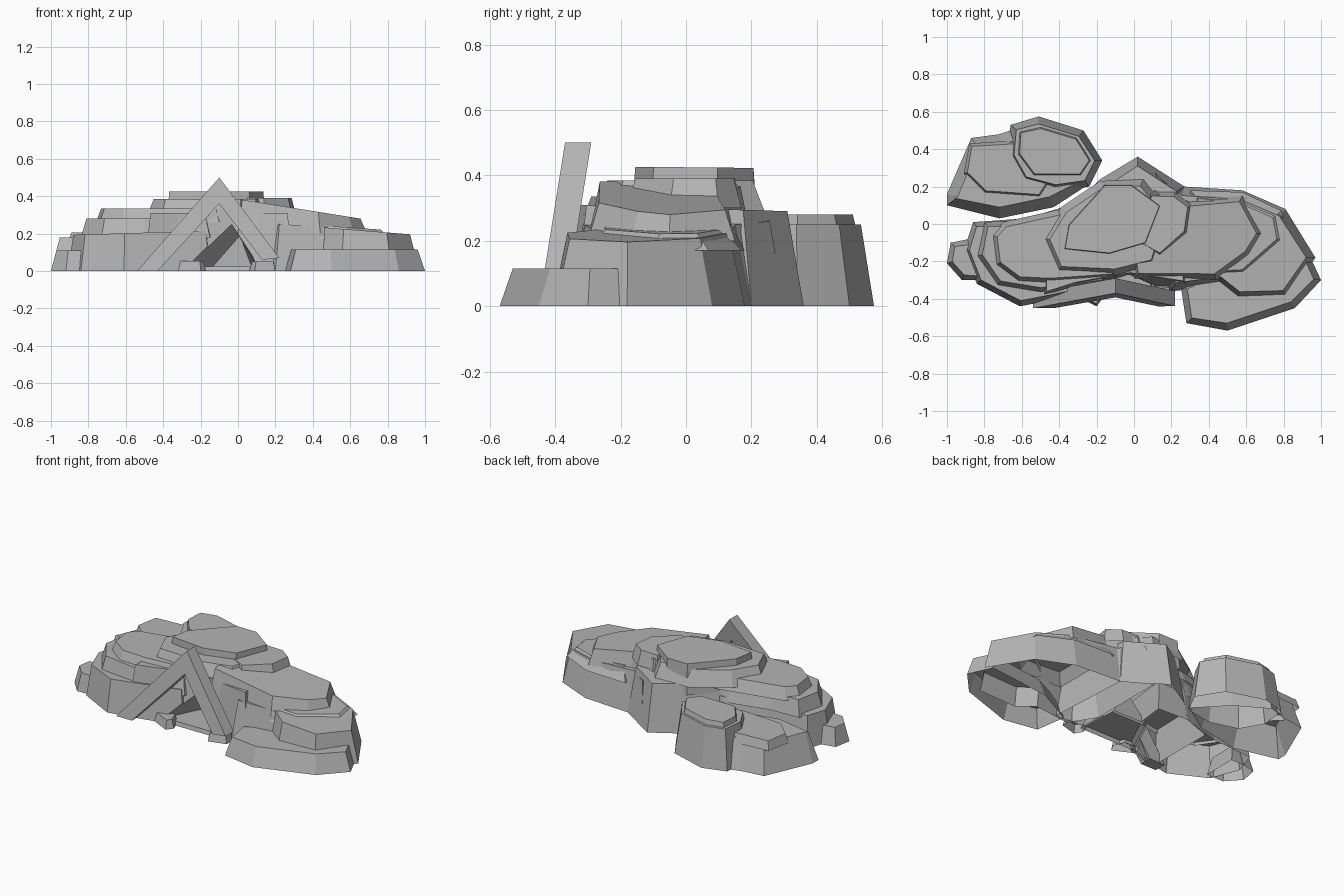
import bpy
import bmesh
from mathutils import Vector

cube = bpy.data.objects.get("Cube")
if cube:
    bpy.data.objects.remove(cube, do_unlink=True)

stone = bpy.data.materials.new("grey_stone")
stone.use_nodes = True
GREY = (0.46, 0.46, 0.46, 1)
stone.diffuse_color = GREY
stone.node_tree.nodes["Principled BSDF"].inputs["Base Color"].default_value = GREY


def make_object(name, bm):
    bmesh.ops.recalc_face_normals(bm, faces=bm.faces)
    mesh = bpy.data.meshes.new(name)
    bm.to_mesh(mesh)
    bm.free()
    mesh.materials.append(stone)
    obj = bpy.data.objects.new(name, mesh)
    bpy.context.collection.objects.link(obj)
    return obj


def loft(name, lower, upper):
    """Closed solid between two matching loops."""
    bm = bmesh.new()
    a = [bm.verts.new(p) for p in lower]
    b = [bm.verts.new(p) for p in upper]
    for i in range(len(a)):
        j = (i + 1) % len(a)
        bm.faces.new((a[i], a[j], b[j], b[i]))
    bm.faces.new(a[::-1])
    bm.faces.new(b)
    return make_object(name, bm)


def inset(pts, d):
    """Move an outline inward by about d."""
    pts = [Vector(p) for p in pts]
    n = len(pts)
    area = sum(pts[i - 1].cross(pts[i]) for i in range(n))
    side = 1 if area > 0 else -1
    out = []
    for i, p in enumerate(pts):
        e = (p - pts[i - 1]).normalized() + (pts[(i + 1) % n] - p).normalized()
        e.normalize()
        out.append(p + Vector((-e.y, e.x)) * d * side)
    return out


# Cave-shaped cutter, tapering towards the back
cave = loft("cave_cutter",
            [(-.44, -.6, -.05), (.16, -.6, -.05), (-.11, -.6, .35)],
            [(-.2, -.08, -.05), (.1, -.08, -.05), (.01, -.08, .19)])
cave.hide_render = True


def ledge(name, pts, z0, top, d=.04, slope=(0, 0), cut=False):
    """Faceted rock step, open underneath, with a flat or tilted top."""
    upper = [(p.x, p.y, top + slope[0] * p.x + slope[1] * p.y) for p in inset(pts, d)]
    obj = loft(name, [(x, y, z0) for x, y in pts], upper)
    if cut:
        mod = obj.modifiers.new("cave", 'BOOLEAN')
        mod.operation = 'DIFFERENCE'
        mod.solver = 'EXACT'
        mod.object = cave
        graph = bpy.context.evaluated_depsgraph_get()
        mesh = bpy.data.meshes.new_from_object(obj.evaluated_get(graph))
        obj.modifiers.clear()
        obj.data = mesh
    bm = bmesh.new()
    bm.from_mesh(obj.data)
    under = [f for f in bm.faces if all(abs(v.co.z - z0) < .001 for v in f.verts)]
    bmesh.ops.delete(bm, geom=under, context='FACES')
    bm.to_mesh(obj.data)
    bm.free()
    return obj


# Main mass: left wing, centre and right wing
ledge("west_base", [(-.86, .01), (-.91, -.14), (-.84, -.32), (-.61, -.44), (-.4, -.4),
                    (-.15, -.34), (-.1, .1), (-.31, .11), (-.58, .03)],
      0, .22, .03, (.03, 0), True)
ledge("centre_base", [(-.5, .04), (-.31, .11), (-.18, .24), (.02, .36), (.27, .2),
                      (.3, -.34), (.1, -.33), (-.02, -.31), (-.3, -.36), (-.5, -.4)],
      0, .3, .05, (0, -.03), True)
ledge("east_base", [(.1, .3), (.27, .2), (.58, .18), (.81, .08), (.97, -.18), (.82, -.4),
                    (.55, -.41), (.45, -.33), (.2, -.36), (.1, -.2)],
      0, .27, .05, (-.08, 0), True)
ledge("front_shelf", [(.25, -.33), (.28, -.53), (.5, -.57), (.86, -.45), (1, -.3),
                      (.93, -.15), (.5, -.2)], 0, .115, .04)
ledge("west_foot", [(-.98, -.1), (-1, -.21), (-.92, -.3), (-.8, -.3), (-.8, -.08),
                    (-.88, -.08)], 0, .11, .03)

# Stepped ledges climbing to the summit
ledge("west_step_low", [(-.8, .01), (-.84, -.17), (-.73, -.33), (-.5, -.37), (-.15, -.32),
                        (-.1, .1), (-.35, .08), (-.6, .02)], .18, .28, .03, cut=True)
ledge("west_step_high", [(-.7, .01), (-.76, -.06), (-.74, -.22), (-.62, -.31), (-.45, -.32),
                         (-.1, -.29), (0, .1), (-.3, .1)], .26, .335, .03, cut=True)
ledge("summit_shoulder", [(-.39, .09), (-.49, -.08), (-.41, -.26), (-.1, -.28), (.12, -.22),
                          (.2, .05), (.05, .24), (-.18, .23)], .29, .385, .04, cut=True)
ledge("summit", [(-.16, .22), (-.01, .22), (.15, .1), (.07, -.11), (-.13, -.17),
                 (-.38, -.14), (-.36, 0)], .23, .425, .015, (0, -.01))
ledge("east_slope", [(.1, .2), (.3, .13), (.58, .15), (.69, -.05), (.62, -.17),
                     (.44, -.3), (0, -.29), (-.05, 0)], .2, .385, .035, (-.16, 0), True)
ledge("east_knob", [(.08, .17), (.22, .17), (.31, .1), (.29, -.05), (.14, -.18), (.0, -.1)],
      .3, .39, .025)
ledge("east_rim", [(.3, .18), (.58, .17), (.79, .07), (.82, -.1), (.6, -.3), (.3, -.3)],
      .17, .275, .06, (-.07, 0))

# Separate boulder behind
ledge("boulder_low", [(-1, .16), (-.87, .46), (-.72, .48), (-.6, .52), (-.4, .4), (-.23, .22),
                      (-.43, .09), (-.72, .03), (-1, .1)], 0, .18, .06)
ledge("boulder_low_cap", [(-.88, .43), (-.91, .27), (-.8, .16), (-.5, .14), (-.4, .3),
                          (-.6, .45)], .15, .205, .02)
ledge("boulder_high", [(-.66, .53), (-.51, .575), (-.27, .5), (-.17, .34), (-.24, .2),
                       (-.42, .17), (-.6, .22), (-.68, .36)], 0, .25, .04)
ledge("boulder_high_cap", [(-.62, .5), (-.5, .53), (-.3, .47), (-.22, .34), (-.28, .25),
                           (-.54, .25), (-.63, .37)], .2, .28, .02)

# Leaning timber-like arch around the cave mouth
ARCH = [(-.54, 0), (-.1, .5), (.22, .07), (.13, .06), (-.1, .36), (-.43, 0)]
front, back = ([(x, y - .16 * (.5 - z), z) for x, z in ARCH] for y in (-.37, -.29))
loft("cave_arch", front, back)

# Cave floor and doorstep stones
ledge("cave_floor", [(-.3, -.36), (.1, -.36), (.08, -.1), (-.18, -.1)], 0, .025, .01)
ledge("doorstep_west", [(-.32, -.38), (-.2, -.44), (-.17, -.4), (-.2, -.32), (-.31, -.32)],
      0, .055, .015)
ledge("doorstep_east", [(.06, -.38), (.09, -.43), (.2, -.4), (.2, -.33), (.08, -.33)],
      0, .05, .015)

# The cutter has done its work
bpy.data.objects.remove(cave, do_unlink=True)
